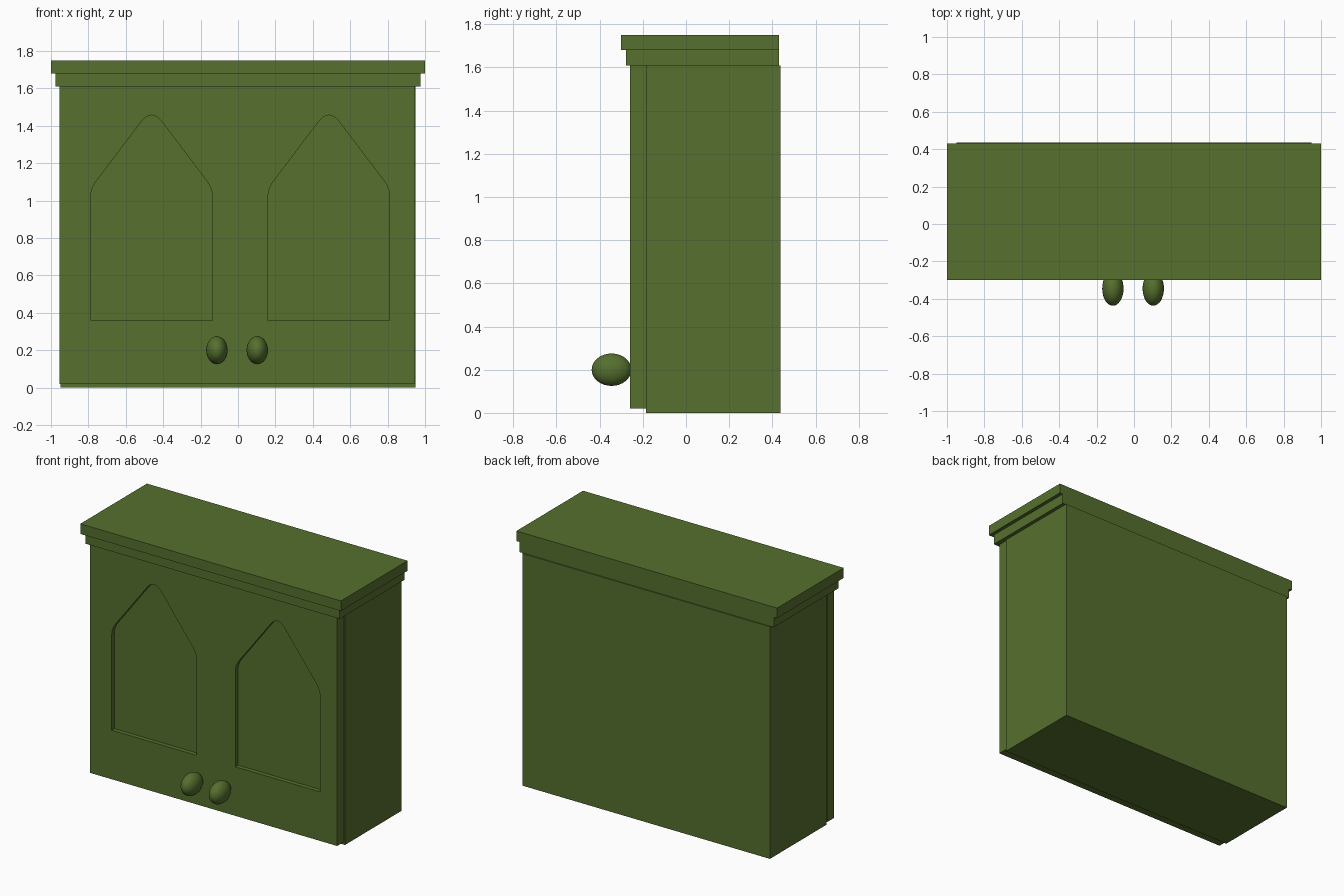
import bpy, bmesh
from mathutils import Vector

default = bpy.data.objects.get("Cube")
if default:
    bpy.data.objects.remove(default, do_unlink=True)

olive = bpy.data.materials.new("olive green")
olive.use_nodes = True
colour = (0.092, 0.16, 0.027, 1)
olive.diffuse_color = colour
olive.node_tree.nodes["Principled BSDF"].inputs["Base Color"].default_value = colour


def finish(name, bm):
    bmesh.ops.recalc_face_normals(bm, faces=bm.faces)
    mesh = bpy.data.meshes.new(name)
    bm.to_mesh(mesh)
    bm.free()
    mesh.materials.append(olive)
    obj = bpy.data.objects.new(name, mesh)
    bpy.context.collection.objects.link(obj)
    return obj


def box(name, low, high):
    low, high = Vector(low), Vector(high)
    bm = bmesh.new()
    bmesh.ops.create_cube(bm, size=1)
    for v in bm.verts:
        v.co = (low + high) / 2 + v.co * (high - low)
    return finish(name, bm)


def rounded(a, corner, b, steps=8):
    """Curved corner from a to b."""
    a, corner, b = Vector(a), Vector(corner), Vector(b)
    return [a.lerp(corner, i / steps).lerp(corner.lerp(b, i / steps), i / steps)
            for i in range(steps + 1)]


def arch_cutter(name, x, front, back):
    """Pointed arch outline with softened corners, extruded in depth."""
    half = 0.325
    outline = [Vector((half, 0.36))]
    outline += rounded((half, 1.02), (half, 1.065), (half - 0.03, 1.105))
    outline += rounded((0.055, 1.422), (0, 1.492), (-0.055, 1.422))
    outline += rounded((0.03 - half, 1.105), (-half, 1.065), (-half, 1.02))
    outline.append(Vector((-half, 0.36)))
    bm = bmesh.new()
    face = bm.faces.new([bm.verts.new((x + p.x, front, p.y)) for p in outline])
    grown = bmesh.ops.extrude_face_region(bm, geom=[face])["geom"]
    for v in grown:
        if isinstance(v, bmesh.types.BMVert):
            v.co.y = back
    obj = finish(name, bm)
    obj.hide_render = True
    return obj


# Cabinet body and stepped top
box("cabinet_body", (-0.95, -0.185, 0), (0.95, 0.437, 1.61))
box("lower_cornice", (-0.975, -0.278, 1.61), (0.975, 0.43, 1.68))
box("top_board", (-1, -0.3, 1.68), (1, 0.43, 1.75))

# Front panel with two recessed arches
panel = box("front_panel", (-0.955, -0.26, 0.02), (0.943, -0.185, 1.61))
for x in (-0.462, 0.486):
    cutter = arch_cutter("arch_cutter", x, -0.3, -0.23)
    cut = panel.modifiers.new("arch_recess", "BOOLEAN")
    cut.operation = "DIFFERENCE"
    cut.solver = "EXACT"
    cut.object = cutter
    bpy.context.view_layer.objects.active = panel
    bpy.ops.object.modifier_apply(modifier=cut.name)
    bpy.data.objects.remove(cutter, do_unlink=True)

# Oval knobs
for name, x in (("right_knob", -0.113), ("left_knob", 0.103)):
    bm = bmesh.new()
    bmesh.ops.create_uvsphere(bm, u_segments=32, v_segments=16, radius=1)
    for v in bm.verts:
        v.co = (x + v.co.x * 0.057, -0.345 + v.co.y * 0.092, 0.2 + v.co.z * 0.075)
    for f in bm.faces:
        f.smooth = True
    finish(name, bm)
